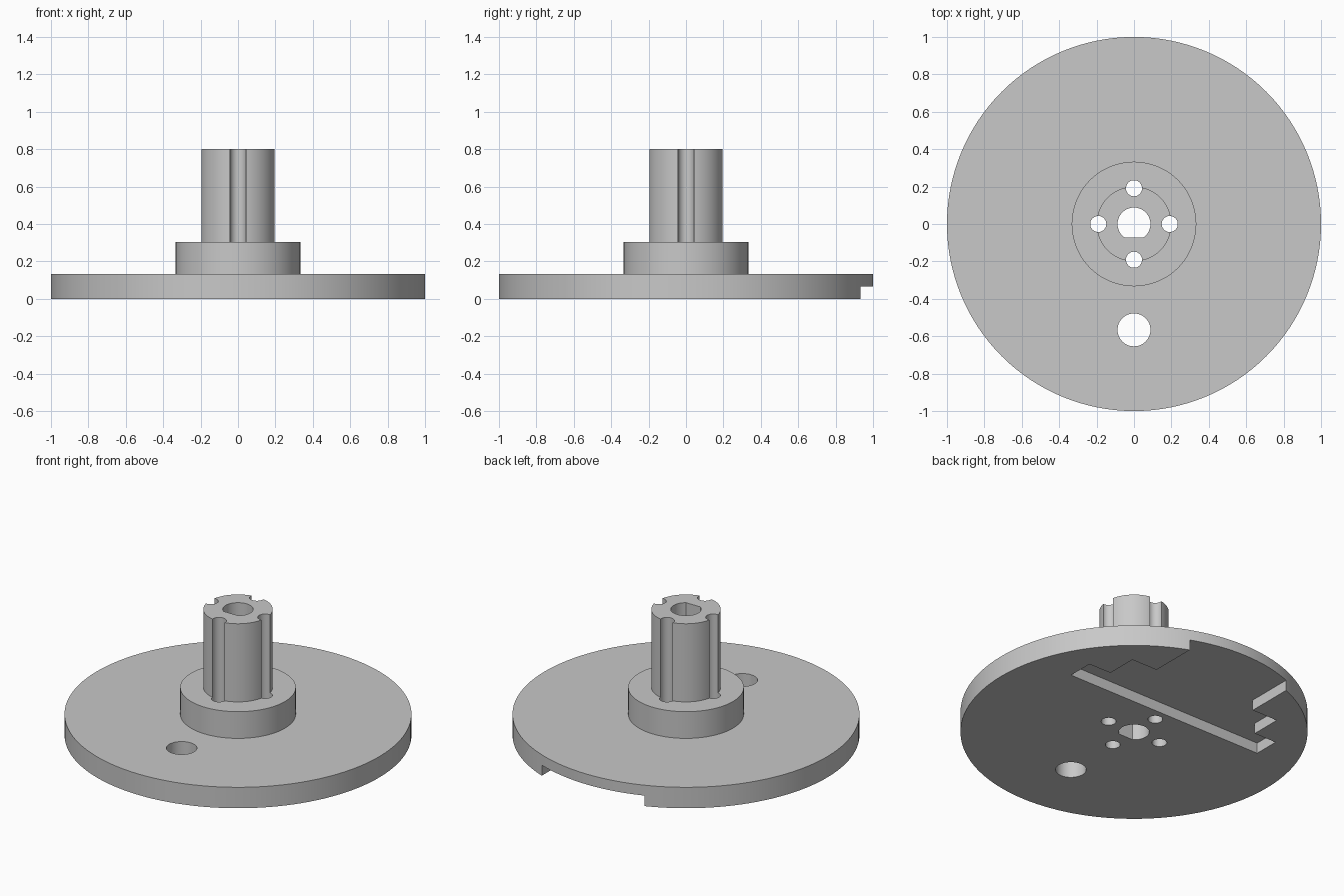
import bpy, bmesh
from math import pi, sin, cos, asin, radians

old = bpy.data.objects.get("Cube")
if old:
    bpy.data.objects.remove(old, do_unlink=True)

# Single flat grey
GREY = (0.58, 0.58, 0.58, 1.0)
grey = bpy.data.materials.new("plain grey")
grey.use_nodes = True
grey.diffuse_color = GREY
grey.node_tree.nodes["Principled BSDF"].inputs["Base Color"].default_value = GREY

DISC_TOP, COLLAR_TOP, POST_TOP = 0.133, 0.303, 0.8
DISC_R, COLLAR_R, POST_R = 1.0, 0.333, 0.2
BORE_R, GROOVE_R, GROOVE_AT = 0.088, 0.043, 0.191
RECESS_DEPTH = 0.067


def make_object(name, bm):
    bmesh.ops.recalc_face_normals(bm, faces=bm.faces)
    mesh = bpy.data.meshes.new(name)
    bm.to_mesh(mesh)
    bm.free()
    mesh.materials.append(grey)
    obj = bpy.data.objects.new(name, mesh)
    bpy.context.collection.objects.link(obj)
    return obj


def prism(name, outline, bottom, top):
    """Extrude a closed xy outline from bottom to top."""
    bm = bmesh.new()
    face = bm.faces.new([bm.verts.new((x, y, bottom)) for x, y in outline])
    result = bmesh.ops.extrude_face_region(bm, geom=[face])
    verts = [v for v in result["geom"] if isinstance(v, bmesh.types.BMVert)]
    bmesh.ops.translate(bm, verts=verts, vec=(0, 0, top - bottom))
    return make_object(name, bm)


def arc(cx, cy, r, start=0.0, end=2 * pi, n=48):
    full = end - start > 2 * pi - 1e-6
    steps = n if full else n - 1
    return [(cx + r * cos(start + (end - start) * i / steps),
             cy + r * sin(start + (end - start) * i / steps)) for i in range(n)]


def lathe(name, profile, n=128):
    """Rings of a stepped solid of revolution, capped at both ends."""
    bm = bmesh.new()
    rings = [[bm.verts.new((x, y, z)) for x, y in arc(0, 0, r, n=n)]
             for r, z in profile]
    for a, b in zip(rings, rings[1:]):
        for i in range(n):
            j = (i + 1) % n
            bm.faces.new((a[i], a[j], b[j], b[i]))
    bm.faces.new(rings[0])
    bm.faces.new(rings[-1])
    return make_object(name, bm)


# Disc, collar and post in one turned body
hub = lathe("flanged_hub", [
    (DISC_R, 0), (DISC_R, DISC_TOP), (COLLAR_R, DISC_TOP),
    (COLLAR_R, COLLAR_TOP), (POST_R, COLLAR_TOP), (POST_R, POST_TOP)])

cutters = []

# D-shaped centre bore, flat towards the front
flat = asin(0.072 / BORE_R)
cutters.append(prism("bore_cutter", arc(0, 0, BORE_R, -flat, pi + flat), -0.1, 1))

# Four round grooves along the post, continuing as holes through the base
for k in range(4):
    a = radians(90 * k)
    cutters.append(prism("groove_cutter", arc(
        GROOVE_AT * cos(a), GROOVE_AT * sin(a), GROOVE_R, n=32), -0.1, 1))

# Offset hole through the disc
cutters.append(prism("offset_hole_cutter", arc(0, -0.566, BORE_R), -0.1, 0.25))

# Stepped recess under the back of the disc, open at the rim
half = [(0.7, 0.27), (0.7, 0.435), (0.543, 0.435),
        (0.543, 0.633), (0.362, 0.633), (0.362, 1.1)]
cutters.append(prism("recess_cutter", half + [(-x, y) for x, y in reversed(half)],
                     -0.1, RECESS_DEPTH))

# Cut the body and bake the result
for cutter in cutters:
    cutter.hide_render = True
    mod = hub.modifiers.new(cutter.name, "BOOLEAN")
    mod.operation = "DIFFERENCE"
    mod.solver = "EXACT"
    mod.object = cutter
bpy.context.view_layer.update()
baked = bpy.data.meshes.new_from_object(
    hub.evaluated_get(bpy.context.evaluated_depsgraph_get()))
hub.modifiers.clear()
hub.data = baked
for cutter in cutters:
    bpy.data.objects.remove(cutter, do_unlink=True)

# Smooth round walls, keep the rims sharp
bpy.ops.object.select_all(action="DESELECT")
hub.select_set(True)
bpy.context.view_layer.objects.active = hub
bpy.ops.object.shade_smooth_by_angle(angle=radians(30))
